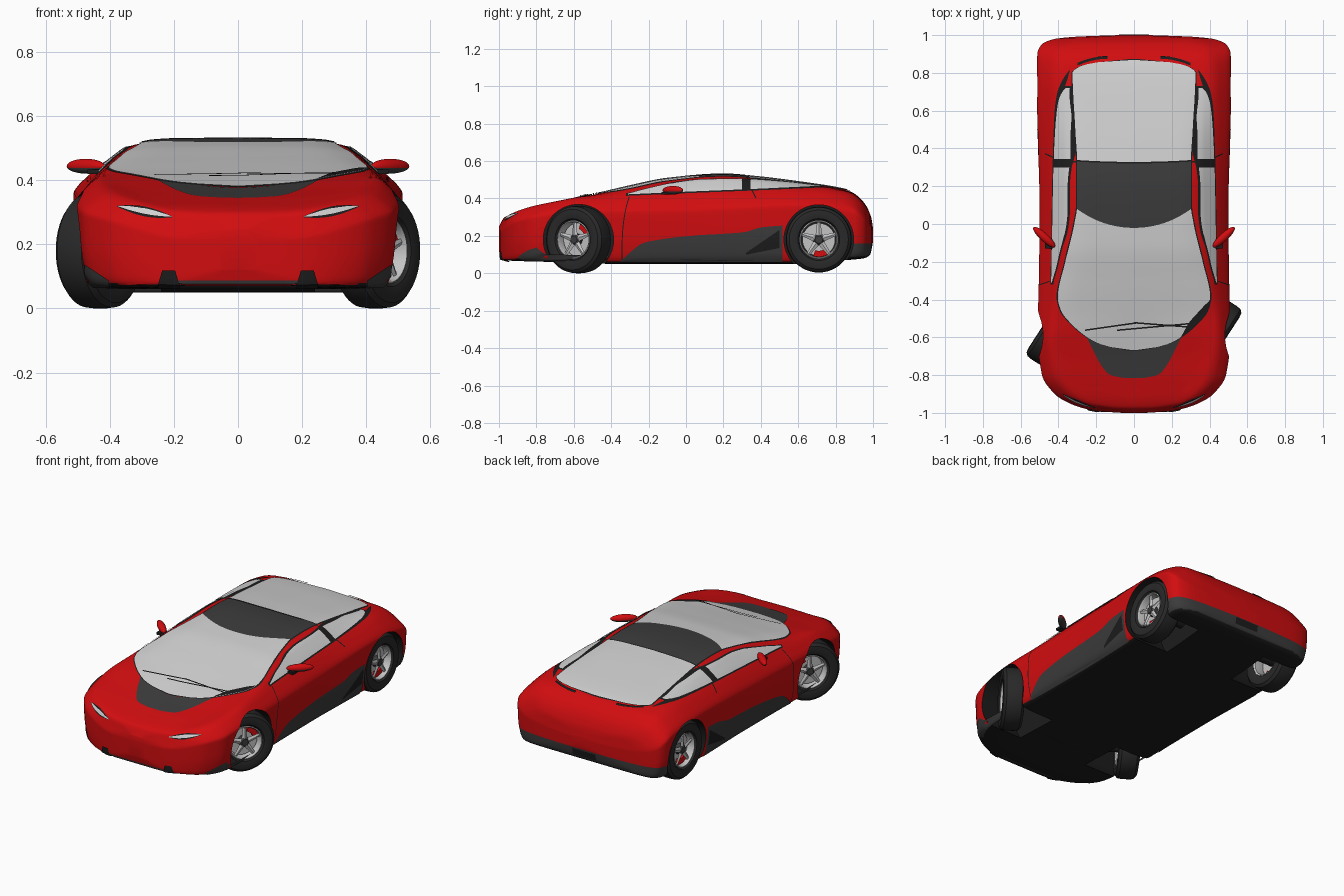
import bpy, bmesh, math
from mathutils import Matrix, Vector
from mathutils.bvhtree import BVHTree

cube = bpy.data.objects.get("Cube")
if cube:
    bpy.data.objects.remove(cube)


def material(name, r, g, b):
    m = bpy.data.materials.new(name)
    m.use_nodes = True
    m.diffuse_color = (r, g, b, 1)
    m.node_tree.nodes["Principled BSDF"].inputs["Base Color"].default_value = (r, g, b, 1)
    return m


RED = material("red_paint", .64, .004, .005)
GLASS = material("pale_glass", .64, .64, .64)
DARK = material("dark_grey_trim", .045, .045, .045)
BLACK = material("black_trim", .012, .012, .012)
TYRE = material("tyre_rubber", .022, .022, .022)
METAL = material("wheel_metal", .55, .55, .55)


def finish(bm, name, *mats):
    mesh = bpy.data.meshes.new(name)
    bm.to_mesh(mesh)
    bm.free()
    ob = bpy.data.objects.new(name, mesh)
    bpy.context.collection.objects.link(ob)
    for m in mats:
        mesh.materials.append(m)
    return ob


def curve(pts):
    """Smooth curve through points that never overshoots them."""
    sl = [(b[1] - a[1]) / (b[0] - a[0]) for a, b in zip(pts, pts[1:])]
    tan = [sl[0]] + [2 * a * b / (a + b) if a * b > 0 else 0 for a, b in zip(sl, sl[1:])] + [sl[-1]]

    def at(x):
        x = min(max(x, pts[0][0]), pts[-1][0])
        i = max(k for k in range(len(sl)) if k == 0 or pts[k][0] <= x)
        h = pts[i + 1][0] - pts[i][0]
        t = (x - pts[i][0]) / h
        u = 1 - t
        return (u * u * (1 + 2 * t) * pts[i][1] + t * t * (3 - 2 * t) * pts[i + 1][1]
                + h * t * u * (u * tan[i] - t * tan[i + 1]))
    return at


# Body profiles along the length
top = curve([(-1, .25), (-.97, .3), (-.85, .335), (-.7, .368), (-.55, .405), (-.3, .465), (-.1, .505), (.2, .528),
             (.4, .512), (.6, .487), (.8, .457), (.88, .437), (.95, .38), (.99, .3), (1, .24)])
floor = curve([(-1, .12), (-.985, .07), (-.7, .06), (-.35, .05), (.55, .05), (.85, .07), (.95, .08), (.985, .1), (1, .17)])
width = curve([(-1, .06), (-.99, .2), (-.95, .34), (-.9, .42), (-.8, .487), (-.6, .51), (-.2, .502), (.1, .5),
               (.4, .507), (.7, .514), (.9, .512), (.95, .49), (.98, .42), (.992, .3), (1, .08)])
waist = curve([(-1, .2), (-.9, .26), (-.6, .3), (0, .3), (.6, .33), (.9, .3), (1, .22)])
belt_z = curve([(-1, .24), (-.95, .31), (-.85, .355), (-.7, .388), (-.55, .41), (-.3, .415), (0, .43), (.4, .442),
                (.7, .452), (.85, .43), (.93, .385), (.98, .31), (1, .235)])
belt_x = curve([(-1, .04), (-.95, .26), (-.9, .34), (-.8, .41), (-.6, .445), (0, .435), (.5, .43), (.8, .42),
                (.93, .4), (.98, .34), (1, .06)])
rail_x = curve([(-1, .03), (-.95, .18), (-.8, .3), (-.6, .37), (-.4, .39), (-.2, .36), (0, .328), (.2, .32),
                (.5, .328), (.8, .34), (.9, .34), (.98, .28), (1, .03)])
rail_dz = curve([(-1, -.004), (-.8, .006), (-.6, .008), (-.45, 0), (-.2, -.004), (1, -.004)])


def section(y):
    w, zs, zf, zb = width(y), waist(y), floor(y), belt_z(y)
    p = [(0, top(y)), (rail_x(y), top(y) + rail_dz(y)), (belt_x(y), zb), (w, zs + .35 * (zb - zs)), (w, zs),
         (w * .99, (zs + zf) / 2), (w * .95, zf + .02), (w * .88, zf), (0, zf)]
    for _ in range(2):  # corner cutting
        q = [p[0]]
        for a, b in zip(p, p[1:]):
            q += [tuple(m * i + (1 - m) * j for i, j in zip(a, b)) for m in (.8, .2)]
        p = q + [p[-1]]
    return [(x, y, z) for x, z in p] + [(-x, y, z) for x, z in p[-2:0:-1]]


bm = bmesh.new()
N = 96
rings = [[bm.verts.new(c) for c in section(-math.cos(math.pi * i / N))] for i in range(N + 1)]
for a, b in zip(rings, rings[1:]):
    for k in range(len(a)):
        j = (k + 1) % len(a)
        bm.faces.new((a[k], a[j], b[j], b[k]))
bm.faces.new(rings[0])
bm.faces.new(rings[-1])
bmesh.ops.recalc_face_normals(bm, faces=bm.faces)
body = finish(bm, "body", RED, BLACK, DARK)

# Wheel arches
ARCHES = [(-.575, .18, .188), (.71, .18, .186)]
cutters = []
for y, z, r in ARCHES:
    for side in (-1, 1):
        c = bmesh.new()
        bmesh.ops.create_cone(c, cap_ends=True, segments=64, radius1=r, radius2=r, depth=.6,
                              matrix=Matrix.Translation((side * .54, y, z)) @ Matrix.Rotation(math.pi / 2, 4, 'Y'))
        cut = finish(c, "arch_cutter")
        cut.hide_render = True
        cutters.append(cut)
        mod = body.modifiers.new("arch", 'BOOLEAN')
        mod.operation, mod.solver, mod.object = 'DIFFERENCE', 'EXACT', cut
dg = bpy.context.evaluated_depsgraph_get()
bm = bmesh.new()
bm.from_mesh(bpy.data.meshes.new_from_object(body.evaluated_get(dg)))
body.modifiers.clear()
for cut in cutters:
    bpy.data.objects.remove(cut)

# Rear bumper split line, then colours by rule
rear = [f for f in bm.faces if f.calc_center_median().y > .8]
geom = rear + list({e for f in rear for e in f.edges}) + list({v for f in rear for v in f.verts})
bmesh.ops.bisect_plane(bm, geom=geom, plane_co=(0, 0, .16), plane_no=(0, 0, 1))
bm.normal_update()
for f in bm.faces:
    c = f.calc_center_median()
    in_arch = any(math.hypot(c.y - y, c.z - z) < r * 1.0005 for y, z, r in ARCHES)
    f.material_index = 1 if in_arch or (f.normal.z < -.7 and c.z < .12) else 2 if c.y > .8 and c.z < .16 else 0
tree = BVHTree.FromBMesh(bm)
bm.to_mesh(body.data)
bm.free()

VIEWS = {"top": lambda a, b: ((a, b, 2), (0, 0, -1)), "left": lambda a, b: ((2, a, b), (-1, 0, 0)),
         "right": lambda a, b: ((-2, a, b), (1, 0, 0)), "front": lambda a, b: ((a, -2, b), (0, 1, 0)),
         "back": lambda a, b: ((a, 2, b), (0, -1, 0))}


def patch(name, mat, view, shape, off=.004, ns=16, nt=16):
    """Thin panel lying on the body; shape maps (s, t) in 0..1 to view coordinates."""
    bm = bmesh.new()
    grid = []
    for i in range(ns + 1):
        row = []
        for j in range(nt + 1):
            o, d = (Vector(v) for v in VIEWS[view](*shape(i / ns, j / nt)))
            hit, n, _, _ = tree.ray_cast(o, d)
            if hit is None:
                hit, n, _, _ = tree.find_nearest(o + d * 1.5)
            row.append(bm.verts.new(hit + n * off))
        grid.append(row)
    for a, b in zip(grid, grid[1:]):
        for j in range(nt):
            bm.faces.new((a[j], a[j + 1], b[j + 1], b[j]))
    bm.normal_update()
    if sum(f.normal.dot(d) * f.calc_area() for f in bm.faces) > 0:
        bmesh.ops.reverse_faces(bm, faces=bm.faces)
    return finish(bm, name, mat)


def band(lo, hi, u0, u1):
    """Shape between two curves over a range."""
    def shape(s, t):
        u = u0 + (u1 - u0) * s
        return u, lo(u) + (hi(u) - lo(u)) * t
    return shape


# Canopy: seal, windscreen, roof and rear glass
canopy = curve([(-.665, .02), (-.655, .1), (-.63, .19), (-.59, .26), (-.53, .33), (-.46, .385), (-.39, .402), (-.2, .362),
                (0, .315), (.1, .3), (.32, .3), (.5, .31), (.8, .325), (.835, .28), (.86, .15), (.866, .02)])


def canopy_part(y0, y1, grow=0):
    def shape(s, t):
        k = 2 * s - 1
        y = y0(k) + (y1(k) - y0(k)) * t
        return k * (canopy(y) + grow), y
    return shape


front, back = (lambda k: -.665), (lambda k: .866)
roof_front, roof_back = (lambda k: -.02 + .1 * k * k), (lambda k: .32 + .01 * k * k)
patch("canopy_seal", BLACK, "top", canopy_part(lambda k: -.67, lambda k: .872, .007), .003, 20, 90)
patch("windscreen", GLASS, "top", canopy_part(front, roof_front), .006, 20, 50)
patch("roof_panel", DARK, "top", canopy_part(roof_front, roof_back), .006, 20, 20)
patch("rear_glass", GLASS, "top", canopy_part(lambda k: roof_back(k) + .008, back), .006, 20, 50)

# Bonnet panel and wipers
bonnet = curve([(-.815, .05), (-.8, .125), (-.76, .165), (-.6, .25)])


def bonnet_shape(s, t):
    k = 2 * s - 1
    y = -.815 + (.145 + .08 * k * k) * t
    return k * bonnet(y), y


patch("bonnet_panel", DARK, "top", bonnet_shape, .002, 20, 20)
for x0, y0, x1, y1 in [(-.26, -.56, .02, -.52), (0, -.52, .31, -.545), (-.09, -.56, .3, -.525)]:
    line = lambda x: y0 + (y1 - y0) * (x - x0) / (x1 - x0)
    patch("wiper", BLACK, "top", band(lambda x: line(x) - .004, lambda x: line(x) + .004, x0, x1), .011, 12, 1)
patch("windscreen_corner", BLACK, "top", lambda s, t: (canopy(-.6 + .2 * s) - .05 * math.sin(math.pi * s) * t, -.6 + .2 * s), .008)

# Side panels, mirrored left and right
win_lo = curve([(-.31, .418), (0, .432), (.35, .446), (.72, .462)])
win_hi = curve([(-.31, .421), (-.2, .45), (-.03, .485), (.1, .497), (.3, .5), (.5, .488), (.72, .464)])
sill_hi = curve([(-.35, .068), (-.22, .165), (.02, .2), (.31, .22), (.4, .245), (.51, .255)])
for side, view in ((1, "left"), (-1, "right")):
    patch("side_window_seal", BLACK, view, band(lambda y: win_lo(y) - .006, lambda y: win_hi(y) + .005, -.32, .73), .003, 40, 8)
    patch("door_window", GLASS, view, band(win_lo, win_hi, -.31, .3), .006, 30, 8)
    patch("quarter_window", GLASS, view, band(win_lo, win_hi, .345, .72), .006, 20, 8)
    patch("side_sill", DARK, view, band(lambda y: .062, sill_hi, -.35, .515), .004, 40, 8)
    patch("side_intake", BLACK, view, band(lambda y: .1 + (y - .32) * .2, lambda y: .11 + (y - .32) * .68, .32, .5), .006)
    patch("door_gap", BLACK, view, lambda s, t: (-.345 + .04 * s ** 3 + .005 * t, .07 + .34 * s), .002, 20, 1)
    patch("pillar_gap", BLACK, "top", lambda s, t: (side * (.3 + .17 * s), .325 + .045 * s * s + .007 * t), .003, 12, 1)
    patch("haunch_vent", BLACK, "top", lambda s, t: (side * (.412 - .075 * s * s - .028 * t * math.sin(math.pi * s)), .64 + .18 * s), .003)
    patch("rear_slot", BLACK, "top", lambda s, t: (side * (.14 + .16 * s), .872 - .035 * s * s + .014 * t), .007, 10, 2)
    # Headlights and bumper corners
    for name, mat, h, o in (("headlight_frame", BLACK, .015, .003), ("headlight", GLASS, .008, .006)):
        patch(name, mat, "front", lambda s, t: (side * (.205 + .17 * s),
              .285 + .032 * s + h * (2 * t - 1) * math.sin(math.pi * (.04 + .92 * s))), o, 14, 4)
    patch("bumper_intake", BLACK, "front", lambda s, t: (side * (.18 + .07 * s + .03 * (.5 - s) * t), .068 + .05 * t), .007, 6, 6)
    patch("bumper_corner", DARK, "front", lambda s, t: (side * (.4 + .075 * s), .068 + t * (.02 + .05 * s)), .004, 6, 6)
    # Door mirrors
    bm = bmesh.new()
    M = Matrix.Translation((side * .475, -.07, .444)) @ Matrix.Rotation(side * .74, 4, 'Z')
    bmesh.ops.create_uvsphere(bm, u_segments=24, v_segments=12, radius=1, matrix=M @ Matrix.Diagonal((.078, .022, .023, 1)))
    bm.normal_update()
    for f in bm.faces:
        f.material_index = int(f.normal.z < -.35)
    finish(bm, "door_mirror", RED, DARK)
    bm = bmesh.new()
    bmesh.ops.create_cube(bm, size=1, matrix=Matrix.Translation((side * .44, -.11, .427)) @ Matrix.Diagonal((.06, .04, .014, 1)))
    finish(bm, "mirror_stem", BLACK)
patch("front_splitter", DARK, "front", lambda s, t: (-.24 + .48 * s, .068 + .02 * t), .004, 16, 2)
patch("rear_recess", BLACK, "back", lambda s, t: (-.08 + .16 * s, .115 + .04 * t), .005, 6, 2)


# Wheels: local +x points outwards
def lathe(name, mat, M, profile, a0=0, a1=2 * math.pi, n=48):
    bm = bmesh.new()
    rows = [[bm.verts.new(M @ Vector((x, r * math.cos(a), r * math.sin(a)))) for x, r in profile]
            for a in (a0 + (a1 - a0) * i / n for i in range(n + 1))]
    for p, q in zip(rows, rows[1:]):
        for k in range(len(p) - 1):
            bm.faces.new((p[k], p[k + 1], q[k + 1], q[k]))
    if a1 - a0 < 6:
        bm.faces.new(rows[0])
        bm.faces.new(rows[-1])
    bmesh.ops.remove_doubles(bm, verts=bm.verts, dist=1e-5)
    bmesh.ops.recalc_face_normals(bm, faces=bm.faces)
    return finish(bm, name, mat)


def wheel(place, side, x, y, r, steer, grip):
    M = Matrix.Translation((side * x, y, .18)) @ Matrix.Rotation(steer, 4, 'Z')
    if side < 0:
        M = M @ Matrix.Rotation(math.pi, 4, 'Z')
    lathe(place + "_tyre", TYRE, M, [(.04, .1), (.058, .112), (.064, .135), (.06, r - .018), (.045, r - .003), (.02, r),
          (-.02, r), (-.045, r - .003), (-.06, r - .018), (-.064, .135), (-.055, .105), (-.04, .1), (.04, .1)])
    lathe(place + "_rim", METAL, M, [(.05, .103), (.053, .098), (.045, .093), (-.05, .095), (-.055, .104)])
    lathe(place + "_brake_disc", METAL, M, [(.01, 0), (.01, .088), (0, .088), (0, 0)])
    lathe(place + "_caliper", RED, M, [(.026, .06), (.026, .092), (-.01, .092), (-.01, .06), (.026, .06)], grip - .5, grip + .5, 12)
    lathe(place + "_hub", DARK, M, [(.046, 0), (.046, .02), (.036, .03), (.01, .032)], n=20)
    lathe(place + "_axle", BLACK, M, [(0, .03), (-.2, .03), (-.2, 0)], n=20)
    bm = bmesh.new()
    for k in range(5):
        R = M @ Matrix.Rotation(k * math.tau / 5, 4, 'X')
        bmesh.ops.create_cone(bm, cap_ends=True, segments=4, radius1=.018, radius2=.009, depth=.08,
                              matrix=R @ Matrix.Translation((.036, 0, .058)) @ Matrix.Diagonal((.5, 1, 1, 1)))
    finish(bm, place + "_spokes", METAL)


for side, word in ((1, "left"), (-1, "right")):
    wheel("front_" + word, side, .43, -.575, .18, math.radians(-33), .75 if side > 0 else 2.4)
    wheel("rear_" + word, side, .435, .71, .176, 0, -1.4)

bpy.ops.object.select_all(action='DESELECT')
for ob in bpy.context.scene.objects:
    if ob.type == 'MESH':
        ob.select_set(True)
bpy.context.view_layer.objects.active = body
bpy.ops.object.shade_smooth_by_angle(angle=math.radians(35))
